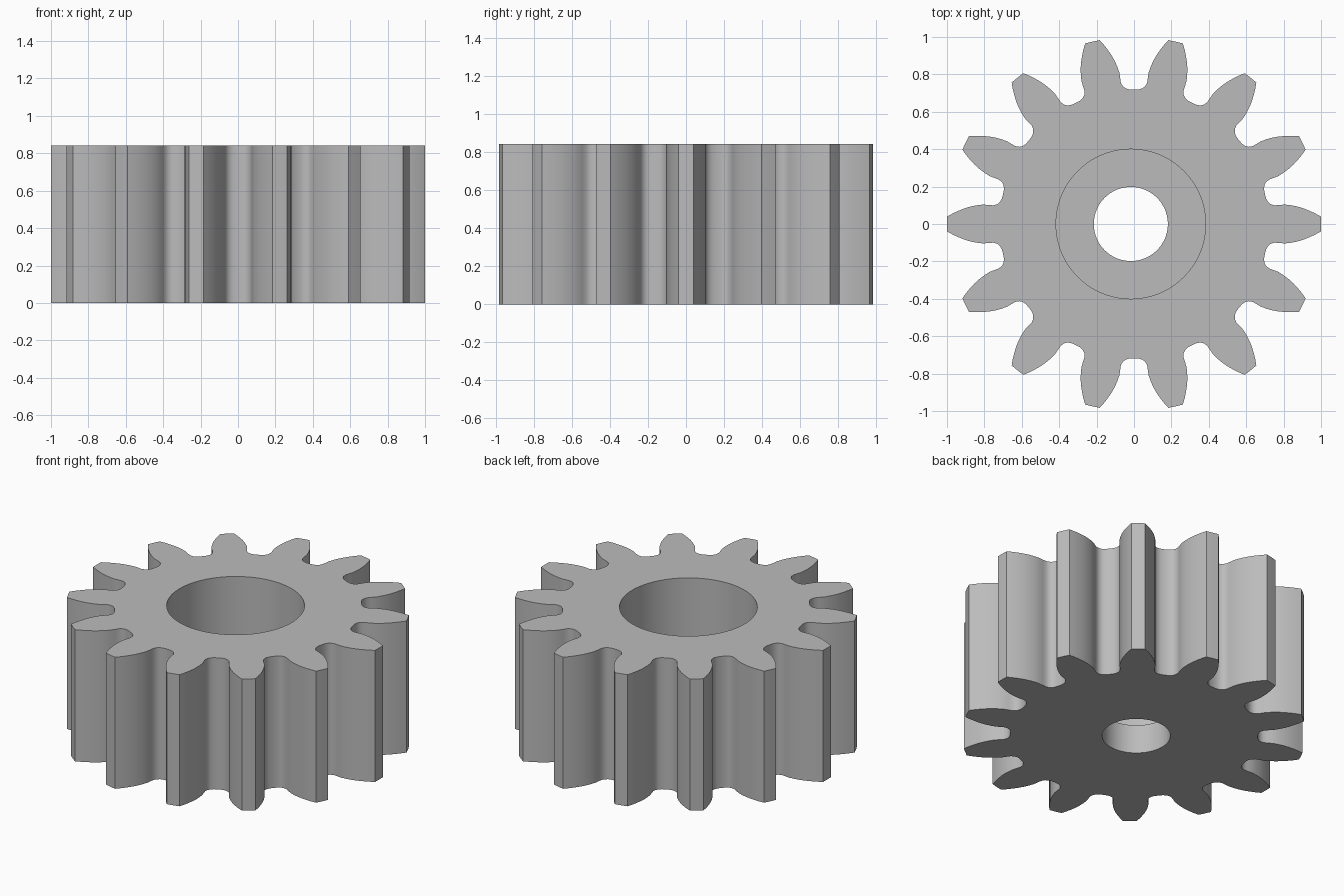
import bpy, bmesh
from math import cos, sin, pi, tau
from mathutils import Matrix, Vector

if "Cube" in bpy.data.objects:
    bpy.data.objects.remove(bpy.data.objects["Cube"], do_unlink=True)

TEETH = 14
HEIGHT = 0.843
BORE_X = -0.017
BORE_R, RECESS_R = 0.198, 0.40
FLOOR_Z = 0.185
SEGMENTS = 96

# One tooth side, root to tip, as (radial, lateral) about the tooth axis
FLANK = [(0.806, 0.104), (0.84, 0.1), (0.873, 0.0935), (0.905, 0.084),
         (0.94, 0.07), (0.97, 0.056), (0.999, 0.04)]
# Half of the rounded gap between teeth, about the gap axis
GAP = [(0.718, 0), (0.719, 0.025), (0.725, 0.045), (0.737, 0.06),
       (0.755, 0.07), (0.78, 0.074)]


def turned(points, angle):
    rot = Matrix.Rotation(angle, 2)
    return [rot @ Vector(p) for p in points]


def mirrored(points):
    return [(r, -w) for r, w in reversed(points)]


def gear_outline():
    outline = []
    for i in range(TEETH):
        axis = tau * i / TEETH
        tooth = mirrored(FLANK[::-1])[::-1]          # tip to root, lower side
        tooth = tooth[::-1] + [(1.0, 0)] + FLANK[::-1]
        gap = mirrored(GAP) + GAP[1:]
        outline += turned(sorted_tooth(tooth), axis)
        outline += turned(gap, axis + pi / TEETH)
    return outline


def sorted_tooth(tooth):
    # Lower side runs outward, upper side runs inward
    lower = sorted(p for p in tooth if p[1] < 0)
    upper = sorted((p for p in tooth if p[1] >= 0), reverse=True)
    return lower + upper


def circle(radius):
    return [(BORE_X + radius * cos(tau * i / SEGMENTS),
             radius * sin(tau * i / SEGMENTS)) for i in range(SEGMENTS)]


def add_ring(bm, points, z):
    return [bm.verts.new((p[0], p[1], z)) for p in points]


def bridge(bm, a, b):
    for i in range(len(a)):
        j = (i + 1) % len(a)
        bm.faces.new((a[i], a[j], b[j], b[i]))


def cap(bm, outer, inner):
    edges = [bm.edges.get((ring[i - 1], ring[i]))
             for ring in (outer, inner) for i in range(len(ring))]
    bmesh.ops.triangle_fill(bm, edges=edges, use_beauty=True)


bm = bmesh.new()
outline = gear_outline()

# Toothed rim
rim_low, rim_high = add_ring(bm, outline, 0), add_ring(bm, outline, HEIGHT)
bridge(bm, rim_low, rim_high)

# Shaft bore, recess floor and wide recess
bore_low = add_ring(bm, circle(BORE_R), 0)
bore_high = add_ring(bm, circle(BORE_R), FLOOR_Z)
recess_low = add_ring(bm, circle(RECESS_R), FLOOR_Z)
recess_high = add_ring(bm, circle(RECESS_R), HEIGHT)
for a, b in ((bore_low, bore_high), (bore_high, recess_low),
             (recess_low, recess_high)):
    bridge(bm, a, b)

# Flat end faces
cap(bm, rim_low, bore_low)
cap(bm, rim_high, recess_high)
bmesh.ops.recalc_face_normals(bm, faces=bm.faces)

mesh = bpy.data.meshes.new("spur_gear")
bm.to_mesh(mesh)
bm.free()
gear = bpy.data.objects.new("spur_gear", mesh)
bpy.context.collection.objects.link(gear)

# Plain grey finish
grey = bpy.data.materials.new("plain_grey")
grey.use_nodes = True
colour = (0.5, 0.5, 0.5, 1)
grey.diffuse_color = colour
grey.node_tree.nodes["Principled BSDF"].inputs["Base Color"].default_value = colour
mesh.materials.append(grey)

bpy.ops.object.select_all(action="DESELECT")
gear.select_set(True)
bpy.context.view_layer.objects.active = gear
bpy.ops.object.shade_smooth_by_angle(angle=pi / 5)
